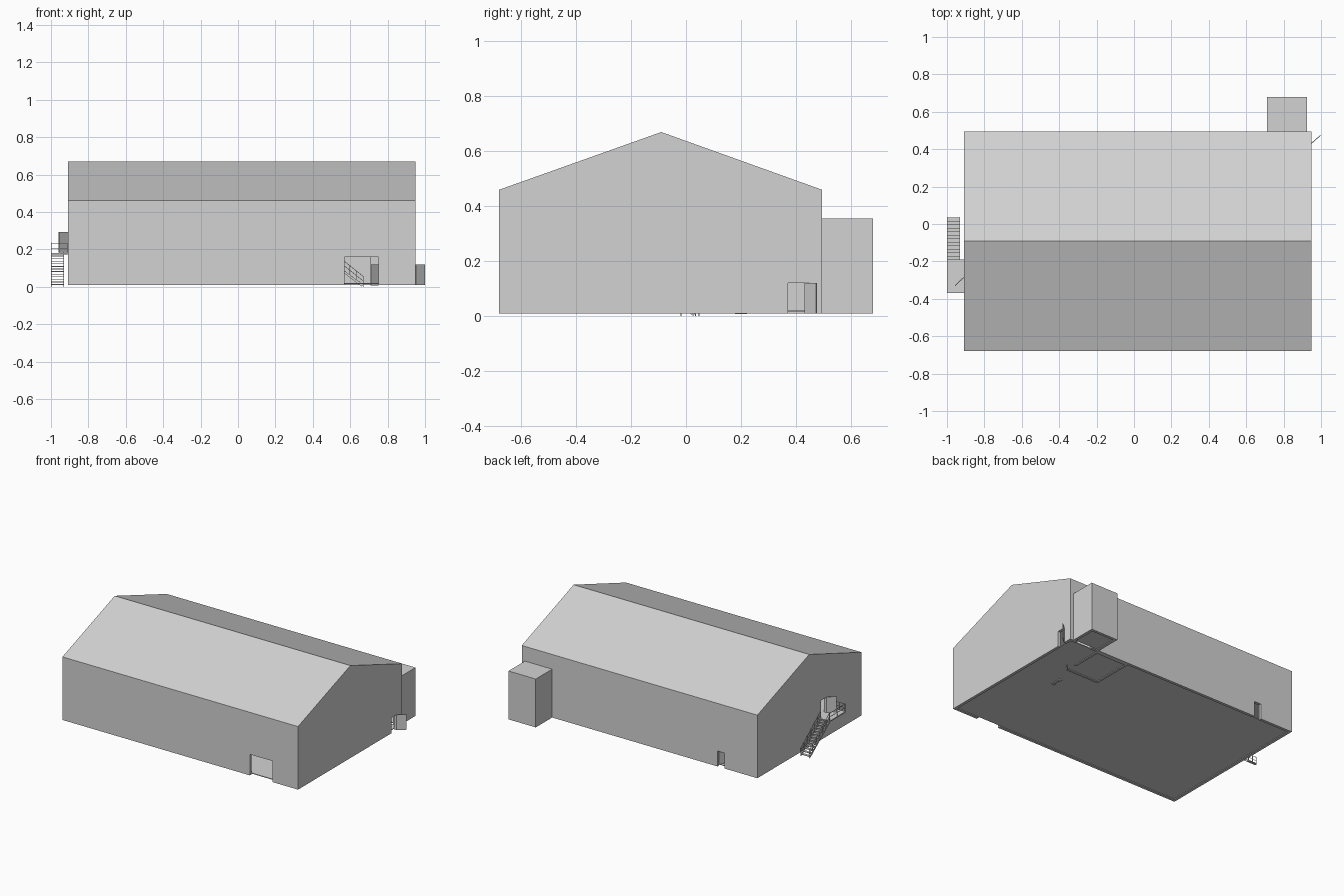
import bpy, bmesh, math
from mathutils import Vector, Matrix

cube = bpy.data.objects.get("Cube")
if cube:
    bpy.data.objects.remove(cube, do_unlink=True)

grey = bpy.data.materials.new("light_grey")
grey.diffuse_color = (0.65, 0.65, 0.65, 1)
grey.use_nodes = True
grey.node_tree.nodes["Principled BSDF"].inputs["Base Color"].default_value = (0.65, 0.65, 0.65, 1)


def finish(name, bm, matrix=None):
    bmesh.ops.recalc_face_normals(bm, faces=bm.faces)
    mesh = bpy.data.meshes.new(name)
    if matrix:
        bm.transform(matrix)
    bm.to_mesh(mesh)
    bm.free()
    mesh.materials.append(grey)
    ob = bpy.data.objects.new(name, mesh)
    bpy.context.collection.objects.link(ob)
    return ob


def add_box(bm, lo, hi):
    lo, hi = Vector(lo), Vector(hi)
    m = Matrix.Translation((lo + hi) / 2) @ Matrix.Diagonal((*(hi - lo), 1))
    bmesh.ops.create_cube(bm, size=1, matrix=m)


def add_bar(bm, a, b, width, height):
    """Rectangular bar from a to b."""
    a, b = Vector(a), Vector(b)
    d = b - a
    rot = d.to_track_quat('Y', 'Z').to_matrix().to_4x4()
    m = Matrix.Translation((a + b) / 2) @ rot @ Matrix.Diagonal((width, d.length, height, 1))
    bmesh.ops.create_cube(bm, size=1, matrix=m)


def box(name, lo, hi):
    bm = bmesh.new()
    add_box(bm, lo, hi)
    return finish(name, bm)


def gable_prism(name, x0, x1, y0, y1, ridge_y, base, eave, ridge):
    """Pentagonal house profile extruded along x."""
    bm = bmesh.new()
    profile = [(y0, base), (y1, base), (y1, eave), (ridge_y, ridge), (y0, eave)]
    face = bm.faces.new([bm.verts.new((x0, y, z)) for y, z in profile])
    ext = bmesh.ops.extrude_face_region(bm, geom=[face])
    verts = [g for g in ext["geom"] if isinstance(g, bmesh.types.BMVert)]
    bmesh.ops.translate(bm, verts=verts, vec=(x1 - x0, 0, 0))
    return finish(name, bm)


def carve(ob, cutters):
    """Subtract cutters, bake the result and discard the cutters."""
    for c in cutters:
        c.hide_render = True
        mod = ob.modifiers.new("cut", 'BOOLEAN')
        mod.operation = 'DIFFERENCE'
        mod.solver = 'EXACT'
        mod.object = c
    bpy.context.view_layer.update()
    dg = bpy.context.evaluated_depsgraph_get()
    mesh = bpy.data.meshes.new_from_object(ob.evaluated_get(dg))
    ob.modifiers.clear()
    ob.data = mesh
    for c in cutters:
        bpy.data.objects.remove(c, do_unlink=True)


X0, X1, Y0, Y1 = -0.91, 0.95, -0.68, 0.495
RIDGE_Y, BASE, T = -0.09, 0.01, 0.02
DECK = 0.18
DOOR_H = 0.11


# Main hall: hollow gabled shell with door openings
hall = gable_prism("hall_shell", X0, X1, Y0, Y1, RIDGE_Y, BASE, 0.46, 0.67)
carve(hall, [
    gable_prism("hall_void", X0 + T, X1 - T, Y0 + T, Y1 - T, RIDGE_Y, -0.1, 0.445, 0.65),
    box("front_gate_cut", (0.57, Y0 - 0.1, -0.1), (0.75, Y0 + 0.1, 0.16)),
    box("back_door_cut", (-0.65, Y1 - 0.1, -0.1), (-0.595, Y1 + 0.1, BASE + DOOR_H)),
    box("left_door_cut", (X1 - 0.1, 0.372, -0.1), (X1 + 0.1, 0.432, BASE + DOOR_H)),
    box("upper_door_cut", (X0 - 0.1, -0.285, DECK), (X0 + 0.1, -0.225, DECK + DOOR_H)),
    box("annex_door_cut", (0.77, Y1 - 0.1, -0.1), (0.89, Y1 + 0.1, 0.16)),
])

# Annex tower on the back wall
annex = box("annex_shell", (0.71, Y1, BASE), (0.925, 0.68, 0.355))
carve(annex, [box("annex_void", (0.73, Y1 - 0.05, -0.1), (0.905, 0.66, 0.34))])

# Floors
box("hall_floor", (X0 + T, Y0 + T, 0.015), (X1 - T, Y1 - T, 0.02))
box("annex_floor", (0.73, Y1, 0.015), (0.905, 0.66, 0.02))
box("upper_floor", (X0 + T, Y0 + T, DECK - 0.015), (0.445, Y1 - T, DECK))

# Inner room
room = box("inner_room", (0.45, 0.17, BASE), (0.71, Y1 - T, DECK))
carve(room, [
    box("room_void", (0.465, 0.185, -0.1), (0.695, Y1 - T - 0.015, DECK - 0.015)),
    box("room_door_cut", (0.65, 0.19, -0.1), (0.8, 0.25, BASE + DOOR_H)),
])


def door_leaf(name, hinge, tip, z):
    bm = bmesh.new()
    mid = z + DOOR_H / 2
    add_bar(bm, (*hinge, mid), (*tip, mid), 0.004, DOOR_H)
    finish(name, bm)


# Open door leaves
door_leaf("left_door", (X1, 0.432), (0.998, 0.475), 0.01)
door_leaf("upper_door", (X0, -0.285), (-0.957, -0.33), DECK + 0.002)
door_leaf("room_door", (0.71, 0.18), (0.75, 0.22), 0.008)
door_leaf("back_door", (-0.597, 0.485), (-0.62, 0.43), 0.02)


def staircase(name, origin, angle, width=0.07, run=0.225, steps=12):
    """Open-riser flight descending along local +y, with railings."""
    bm = bmesh.new()
    w = width / 2
    for i in range(steps):
        y = run * i / steps
        z = DECK * (1 - (i + 1) / (steps + 1))
        add_box(bm, (-w, y, z - 0.004), (w, y + run / steps, z))
    for s in (-w + 0.002, w - 0.002):
        add_bar(bm, (s, 0, DECK - 0.008), (s, run - 0.005, 0.006), 0.004, 0.012)
        for up in (0.03, 0.055):
            add_bar(bm, (s, 0, DECK + up), (s, run, up), 0.003, 0.003)
        for i in range(7):
            t = i / 6
            z = DECK * (1 - t)
            add_box(bm, (s - 0.0015, run * t - 0.0015, z),
                    (s + 0.0015, run * t + 0.0015, z + 0.055))
    return finish(name, bm, Matrix.Translation(origin) @ Matrix.Rotation(angle, 4, 'Z'))


staircase("outer_stairs", (-0.965, -0.19, 0), 0)
staircase("inner_stairs", (0.445, 0.015, 0), -math.pi / 2)

# Outer landing with railing
box("landing", (-1, -0.37, DECK - 0.008), (X0, -0.19, DECK))
bm = bmesh.new()
rim = [(-0.998, -0.192), (-0.998, -0.28), (-0.998, -0.368), (-0.955, -0.368), (-0.912, -0.368)]
for x, y in rim:
    add_box(bm, (x - 0.0015, y - 0.0015, DECK), (x + 0.0015, y + 0.0015, 0.235))
for a, b in zip(rim, rim[1:]):
    for z in (0.207, 0.2335):
        add_bar(bm, (*a, z), (*b, z), 0.003, 0.003)
finish("landing_railing", bm)
